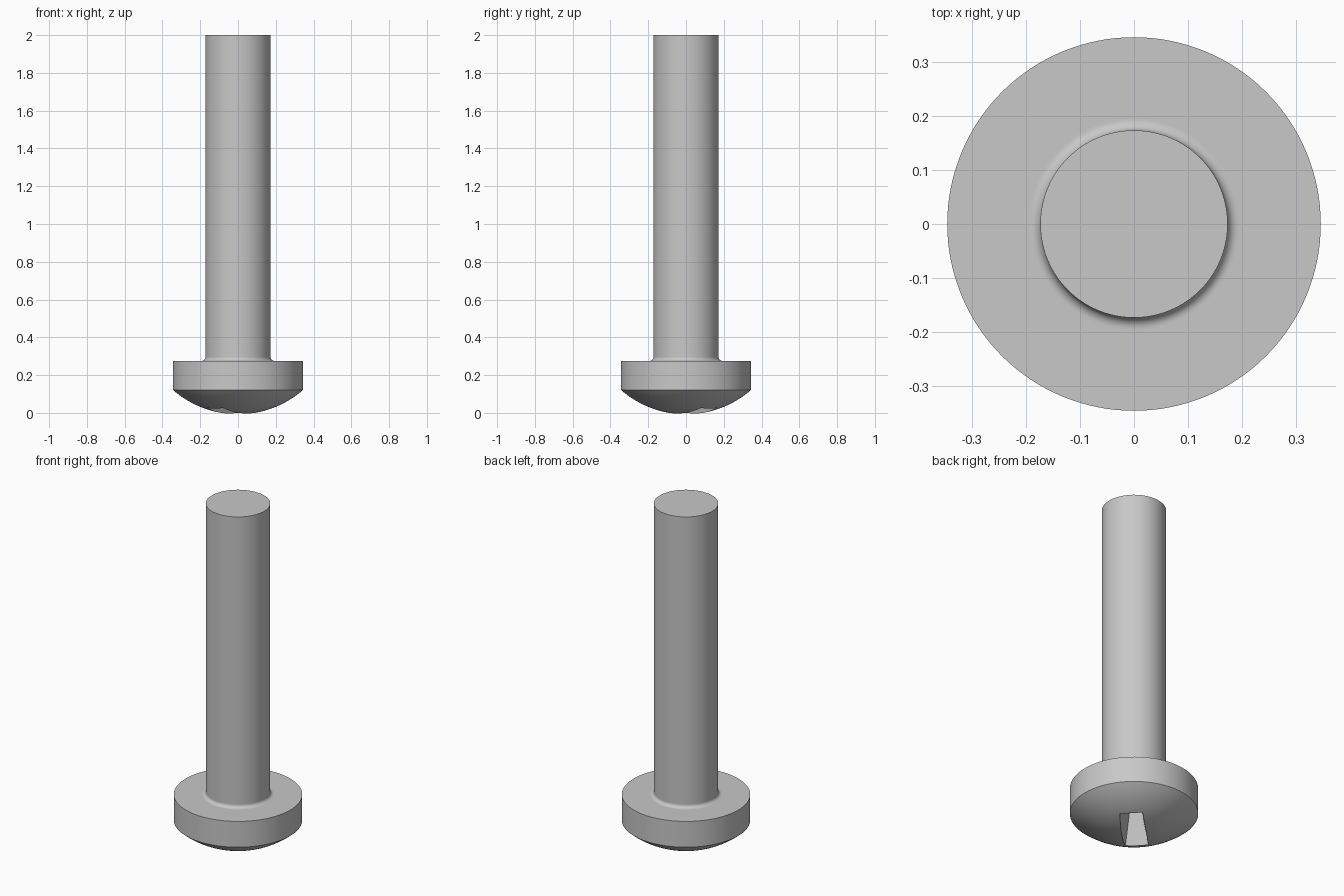
import bpy, bmesh, math

if "Cube" in bpy.data.objects:
    bpy.data.objects.remove(bpy.data.objects["Cube"])

steel = bpy.data.materials.new("grey_steel")
steel.diffuse_color = (0.58, 0.58, 0.58, 1)
steel.use_nodes = True
steel.node_tree.nodes["Principled BSDF"].inputs["Base Color"].default_value = steel.diffuse_color

HEAD_R, RIM_Z, HEAD_TOP = 0.345, 0.122, 0.275
SHAFT_R, FILLET, APEX = 0.173, 0.02, -0.0075
SEGMENTS = 128


def make_object(name, bm):
    bmesh.ops.recalc_face_normals(bm, faces=bm.faces[:])
    mesh = bpy.data.meshes.new(name)
    bm.to_mesh(mesh)
    bm.free()
    obj = bpy.data.objects.new(name, mesh)
    bpy.context.collection.objects.link(obj)
    return obj


def lathe(name, profile):
    """Spin (radius, height) points, whose ends lie on the axis, about z."""
    bm = bmesh.new()
    verts = [bm.verts.new((r, 0, z)) for r, z in profile]
    edges = [bm.edges.new(pair) for pair in zip(verts, verts[1:])]
    bmesh.ops.spin(bm, geom=verts + edges, cent=(0, 0, 0), axis=(0, 0, 1),
                   angle=math.tau, steps=SEGMENTS, use_merge=False)
    bmesh.ops.remove_doubles(bm, verts=bm.verts[:], dist=1e-5)
    return make_object(name, bm)


def drive_blade(name, angle):
    """Tapered bar that cuts one slot of the cross recess."""
    bm = bmesh.new()
    bmesh.ops.create_cube(bm, size=2)
    for v in bm.verts:
        deep = v.co.z > 0
        half_len, half_wid, z = (0.10, 0.033, 0.19) if deep else (0.20, 0.071, -0.03)
        x, y = v.co.x * half_len, v.co.y * half_wid
        v.co = (x * math.cos(angle) - y * math.sin(angle),
                x * math.sin(angle) + y * math.cos(angle), z)
    obj = make_object(name, bm)
    obj.hide_render = True
    return obj


# Profile: domed underside, rim, flat shoulder, fillet, shank
height = RIM_Z - APEX
dome_r = (HEAD_R ** 2 + height ** 2) / (2 * height)
dome_angle = math.asin(HEAD_R / dome_r)
profile = []
for i in range(17):
    a = dome_angle * i / 16
    profile.append((dome_r * math.sin(a), APEX + dome_r * (1 - math.cos(a))))
profile += [(HEAD_R, HEAD_TOP), (SHAFT_R + FILLET + 0.003, HEAD_TOP)]
for i in range(9):
    a = math.pi / 2 * i / 8
    profile.append((SHAFT_R + FILLET * (1 - math.sin(a)),
                    HEAD_TOP + FILLET * (1 - math.cos(a))))
profile += [(SHAFT_R, HEAD_TOP + FILLET + 0.003), (SHAFT_R, 2.0), (0, 2.0)]
screw = lathe("machine_screw", profile)

# Cross recess, turned 45 degrees to the axes
bpy.context.view_layer.objects.active = screw
screw.select_set(True)
for k in range(2):
    blade = drive_blade(f"recess_cutter_{k + 1}", math.pi / 4 + k * math.pi / 2)
    cut = screw.modifiers.new("recess", 'BOOLEAN')
    cut.operation, cut.solver, cut.object = 'DIFFERENCE', 'EXACT', blade
    bpy.ops.object.modifier_apply(modifier=cut.name)
    bpy.data.objects.remove(blade)

screw.data.materials.clear()
screw.data.materials.append(steel)
for p in screw.data.polygons:
    p.material_index = 0
bpy.ops.object.shade_smooth_by_angle(angle=math.radians(25))
